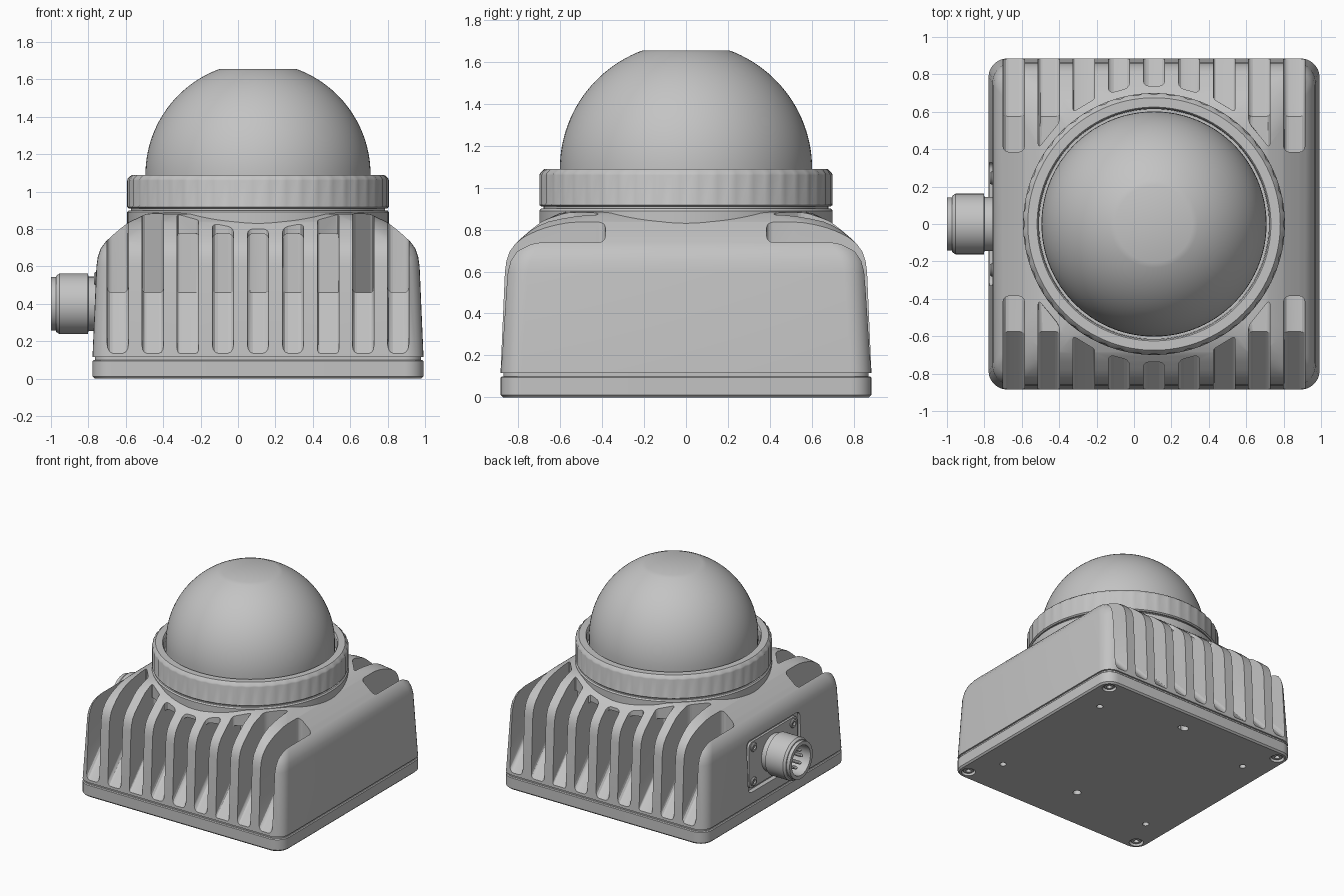
import bpy, bmesh, math
from mathutils import Matrix, Vector

if "Cube" in bpy.data.objects:
    bpy.data.objects.remove(bpy.data.objects["Cube"])

CX = 0.107            # centre of the housing; the connector sticks out at -x
grey = bpy.data.materials.new("metal grey")
grey.use_nodes = True
grey.diffuse_color = (0.55, 0.55, 0.55, 1)
grey.node_tree.nodes["Principled BSDF"].inputs["Base Color"].default_value = (0.55, 0.55, 0.55, 1)


def finish(name, bm, smooth=True):
    bmesh.ops.remove_doubles(bm, verts=bm.verts, dist=1e-5)
    bmesh.ops.recalc_face_normals(bm, faces=bm.faces)
    mesh = bpy.data.meshes.new(name)
    bm.to_mesh(mesh)
    bm.free()
    mesh.materials.append(grey)
    ob = bpy.data.objects.new(name, mesh)
    bpy.context.collection.objects.link(ob)
    if smooth:
        shade(ob)
    return ob


def shade(ob):
    bpy.ops.object.select_all(action='DESELECT')
    ob.select_set(True)
    bpy.context.view_layer.objects.active = ob
    bpy.ops.object.shade_smooth_by_angle(angle=math.radians(32))


def skin(bm, loops, capped=True):
    """Join loops of points with quads, optionally closing both ends."""
    rows = [[bm.verts.new(p) for p in loop] for loop in loops]
    n = len(rows[0])
    for a, b in zip(rows, rows[1:]):
        for i in range(n):
            bm.faces.new((a[i], a[(i + 1) % n], b[(i + 1) % n], b[i]))
    if capped:
        bm.faces.new(rows[0])
        bm.faces.new(rows[-1])


def rounded_square(h, z, r, w=None, seg=7):
    w = w or h
    pts = []
    for k, (sx, sy) in enumerate(((1, 1), (-1, 1), (-1, -1), (1, -1))):
        for i in range(seg + 1):
            a = (k + i / seg) * math.pi / 2
            pts.append(Vector((sx * (w - r) + r * math.cos(a), sy * (h - r) + r * math.sin(a), z)))
    return pts


def loft(name, sections, matrix):
    bm = bmesh.new()
    skin(bm, [rounded_square(*s) for s in sections])
    bm.transform(matrix)
    return finish(name, bm)


def lathe(name, profile, matrix, segs=64, flute=None, capped=True):
    """Turn (radius, height) points; flute(i, radius, height) may alter the radius."""
    bm = bmesh.new()
    loops = []
    for r, z in profile:
        loop = []
        for i in range(segs):
            a = 2 * math.pi * i / segs
            q = flute(i, r, z) if flute else r
            loop.append((q * math.cos(a), q * math.sin(a), z))
        loops.append(loop)
    skin(bm, loops, capped)
    bm.transform(matrix)
    return finish(name, bm)


def cut(target, cutters):
    for c in cutters:
        c.hide_render = True
        m = target.modifiers.new("cut", 'BOOLEAN')
        m.operation, m.solver, m.object = 'DIFFERENCE', 'EXACT', c
        bpy.context.view_layer.objects.active = target
        bpy.ops.object.modifier_apply(modifier=m.name)
        bpy.data.objects.remove(c)
    shade(target)


def slot_cutter(offset, side):
    """Cooling slot: sloped floor, upright pocket, end following the collar."""
    def end(x):
        return max(0.385, math.sqrt(max(0.0, 0.74 ** 2 - x * x)))
    half = 0.057
    loops = []
    for x in (offset - half, offset + half):
        t = end(x)
        if abs(offset) < 0.5:
            back = [(0.575, 0.46), (0.575, 0.775), (t, 0.775)]
        else:
            back = [(0.575, 0.46), (t, 0.46)]
        pts = [(1.0, 0.03), (0.885, 0.135)] + back + [(t, 1.1), (1.0, 1.1)]
        loops.append([(CX + x, side * y, z) for y, z in pts])
    bm = bmesh.new()
    skin(bm, loops)
    bmesh.ops.recalc_face_normals(bm, faces=bm.faces)
    rim = [e for e in bm.edges if abs(e.verts[0].co.x - e.verts[1].co.x) < 1e-6]
    bmesh.ops.bevel(bm, geom=rim, offset=0.03, segments=3, profile=0.5, affect='EDGES', clamp_overlap=True)
    return finish("slot_cutter", bm, False)


at_centre = Matrix.Translation((CX, 0, 0))
to_side = Matrix.Translation((0, 0, 0.4)) @ Matrix.Rotation(-math.pi / 2, 4, 'Y')   # local z -> -x

# Finned housing
housing = loft("housing", [(0.885, 0.115, 0.1), (0.864, 0.6, 0.11), (0.857, 0.65, 0.115),
                           (0.842, 0.695, 0.12), (0.815, 0.732, 0.125), (0.78, 0.765, 0.13),
                           (0.735, 0.803, 0.15), (0.69, 0.838, 0.17), (0.6, 0.88, 0.2),
                           (0.5, 0.895, 0.2)], at_centre)
cutters = [slot_cutter(k * 0.1875, s) for k in range(-4, 5) for s in (-1, 1)]
recess = loft("recess_cutter", [(0.33, 0.74, 0.04, 0.2), (0.33, 0.9, 0.04, 0.2)], to_side)
cut(housing, cutters + [recess])

# Base plate with mounting holes, and the seam above it
base = loft("base_plate", [(0.873, 0, 0.09), (0.885, 0.012, 0.1), (0.885, 0.094, 0.1),
                           (0.879, 0.1, 0.095)], at_centre)
loft("base_seam", [(0.872, 0.09, 0.09), (0.872, 0.125, 0.09)], at_centre)
corners = [(sx * 0.8, sy * 0.8) for sx in (-1, 1) for sy in (-1, 1)]
spots = [(x, y, 0.052) for x, y in corners]
spots += [(sx * 0.68, sy * 0.55, 0.024) for sx in (-1, 1) for sy in (-1, 1)]
spots += [(0, 0.7, 0.03), (0.03, 0.7, 0.024), (0, -0.52, 0.03)]
cut(base, [lathe("hole_cutter", [(r, -0.1), (r, 0.05)], Matrix.Translation((CX + x, y, 0)), 24)
           for x, y, r in spots])


def screw(name, matrix, r):
    lathe(name, [(r, -0.03), (r, 0.006), (r * 0.85, 0.012), (r * 0.45, 0.012),
                 (r * 0.45, -0.01)], matrix, 24)


for x, y in corners:
    screw("base_screw", Matrix.Translation((CX + x, y, 0.022)) @ Matrix.Rotation(math.pi, 4, 'X'), 0.043)

# Collar and fluted clamp ring
lathe("collar", [(0.7, 0.79), (0.7, 0.89), (0.692, 0.9), (0.68, 0.9), (0.68, 0.93)], at_centre, 96)


def grip(i, r, z):
    return r - 0.008 if i % 3 == 0 and r > 0.695 and z > 0.92 else r


lathe("clamp_ring", [(0.61, 0.91), (0.69, 0.91), (0.7, 0.918), (0.7, 0.925), (0.7, 1.06),
                     (0.697, 1.07), (0.675, 1.09), (0.625, 1.09), (0.618, 1.08), (0.615, 1.0)],
      at_centre, 144, grip)

# Dome with a flat top
R, ZC = 0.602, 1.09
arc = [(R, 0.95)]
for i in range(25):
    a = math.acos(0.205 / R) * i / 24
    arc.append((R * math.cos(a), ZC + R * math.sin(a)))
lathe("dome", arc, at_centre, 96)

# Side connector: flange, screws, hollow barrel and pins
loft("connector_flange", [(0.3, 0.72, 0.04, 0.18), (0.3, 0.757, 0.04, 0.18)], to_side)
lathe("connector_barrel", [(0.145, 0.74), (0.145, 0.8), (0.162, 0.802), (0.162, 0.955),
                           (0.15, 0.972), (0.143, 0.974), (0.143, 1.0), (0.115, 1.0),
                           (0.11, 0.86)], to_side, 48)
for k in range(8):
    a = k * math.pi / 4
    pin = Matrix.Translation((0.07 * math.cos(a), 0.07 * math.sin(a), 0))
    lathe("connector_pin", [(0.013, 0.85), (0.013, 0.955), (0.006, 0.965)], to_side @ pin, 10)
for sz in (-1, 1):
    for sy in (-1, 1):
        screw("flange_screw", to_side @ Matrix.Translation((sz * 0.135, sy * 0.245, 0.757)), 0.035)
